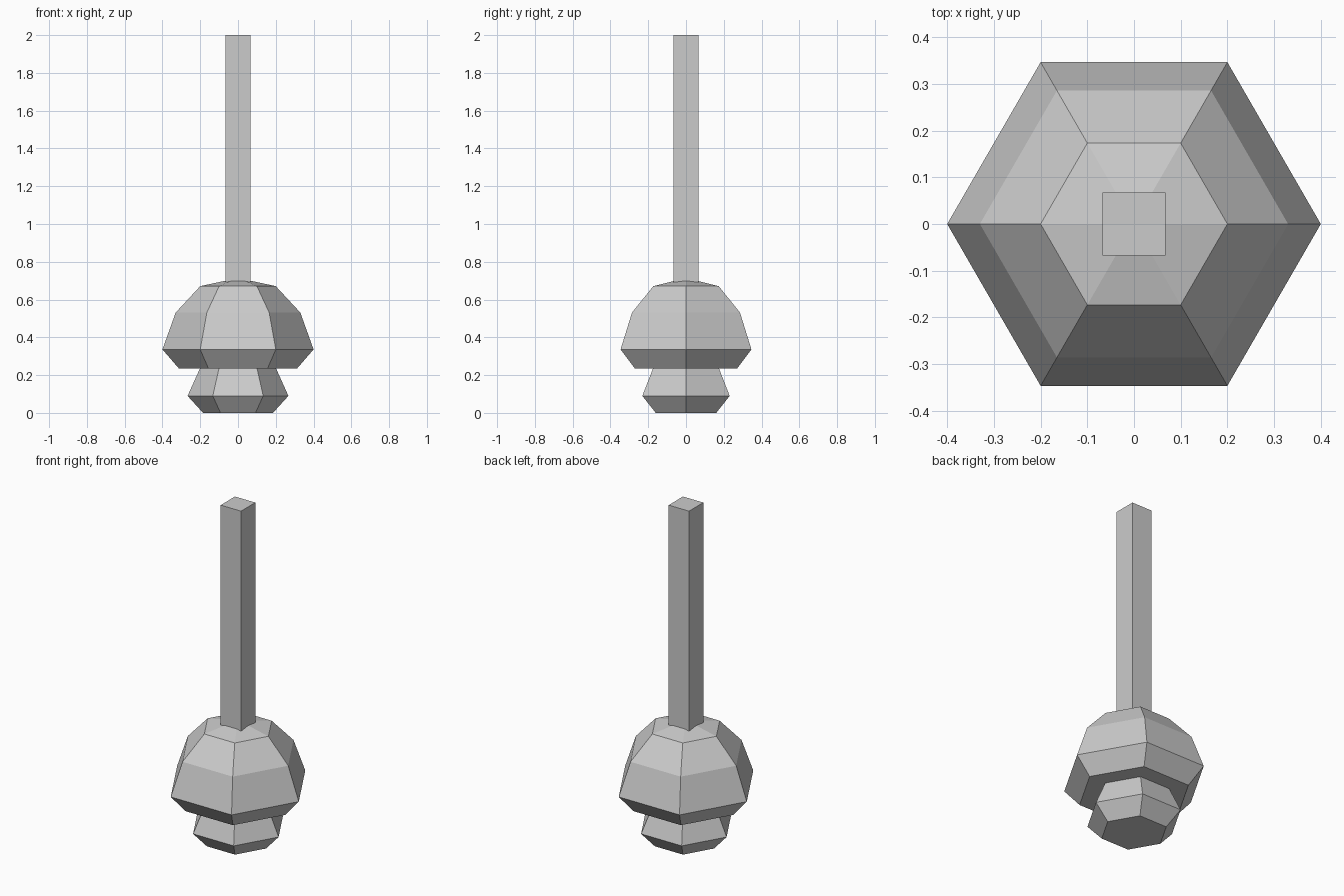
import bpy
import bmesh
import math

if "Cube" in bpy.data.objects:
    bpy.data.objects.remove(bpy.data.objects["Cube"])

# Single plain grey for the whole model
grey = bpy.data.materials.new("grey")
grey.diffuse_color = (0.6, 0.6, 0.6, 1)
grey.use_nodes = True
grey.node_tree.nodes["Principled BSDF"].inputs["Base Color"].default_value = grey.diffuse_color


def lathe(name, profile, sides, turn=0.0):
    """Flat-faced solid from stacked (radius, z) rings, capped at both ends."""
    bm = bmesh.new()
    rings = []
    for r, z in profile:
        if r == 0:
            rings.append([bm.verts.new((0, 0, z))] * sides)
            continue
        angles = [turn + 2 * math.pi * i / sides for i in range(sides)]
        rings.append([bm.verts.new((r * math.cos(a), r * math.sin(a), z)) for a in angles])
    for low, high in zip(rings, rings[1:]):
        for i in range(sides):
            j = (i + 1) % sides
            corners = [low[i], low[j], high[j], high[i]]
            bm.faces.new(list(dict.fromkeys(corners)))
    bm.faces.new(rings[0][::-1])
    if profile[-1][0] > 0:
        bm.faces.new(rings[-1])
    mesh = bpy.data.meshes.new(name)
    bm.to_mesh(mesh)
    bm.free()
    mesh.materials.append(grey)
    obj = bpy.data.objects.new(name, mesh)
    bpy.context.collection.objects.link(obj)
    return obj


# Small bulb at the foot, its top tucked into the dome
lathe("lower_bulb", [(0.185, 0), (0.267, 0.09), (0.195, 0.25)], 6)

# Large hexagonal dome with a bevelled underside
lathe("dome", [(0.312, 0.234), (0.40, 0.336), (0.33, 0.531),
               (0.20, 0.671), (0, 0.714)], 6)

# Square shaft rising from the dome
lathe("shaft", [(0.067 * math.sqrt(2), 0.69), (0.067 * math.sqrt(2), 2.0)], 4, math.pi / 4)
